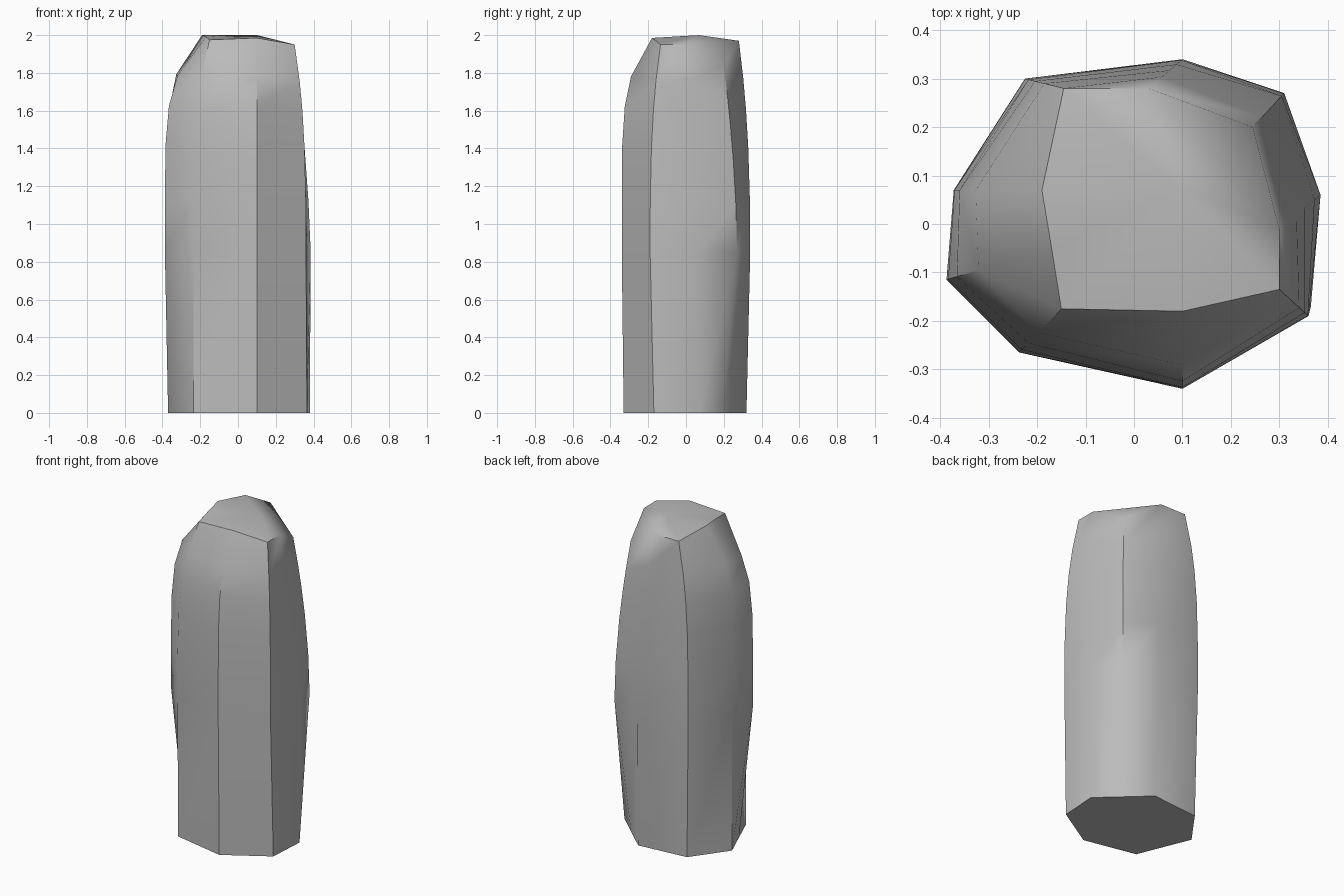
import bpy, bmesh, math
from mathutils import Vector

cube = bpy.data.objects.get("Cube")
if cube:
    bpy.data.objects.remove(cube)

# Stone colour
stone = bpy.data.materials.new("grey_stone")
stone.use_nodes = True
colour = (0.5, 0.5, 0.5, 1)
stone.diffuse_color = colour
stone.node_tree.nodes["Principled BSDF"].inputs["Base Color"].default_value = colour

# Corner ridges of the pillar, counter-clockwise from the front:
# foot (x, y), belly (x, y), rim (x, y, z), taper (high = shoulder bends late)
ridges = [
    ((.10, -.33), (.10, -.34), (.10, -.18, 1.985), 6),     # front
    ((.365, -.17), (.36, -.19), (.30, -.135, 1.95), 3),    # front left
    ((.38, .07), (.385, .06), (.30, -.01, 1.95), 1.4),     # left
    ((.25, .19), (.31, .27), (.245, .20, 1.84), 1.8),      # back left
    ((.11, .32), (.10, .34), (.03, .28, 1.97), 2.5),       # back
    ((-.21, .29), (-.225, .30), (-.145, .28, 1.97), 3.5),  # back right
    ((-.37, .07), (-.372, .07), (-.19, .07, 2.0), 7),      # right
    ((-.30, -.10), (-.387, -.115), (-.17, -.05, 1.99), 6), # right front
    ((-.235, -.26), (-.237, -.265), (-.15, -.175, 1.975), 4),  # front right
]
belly_height = 0.85
steps = (0, .25, .5, .68, .82, 1)


def column(bm, foot, belly, rim, taper):
    """Vertices up one ridge: the foot, then the belly easing in to the rim."""
    rim = Vector(rim)
    low = Vector((*belly, belly_height))
    verts = [bm.verts.new((*foot, 0))]
    for t in steps:
        p = low.lerp(rim, t ** taper)
        p.z = low.z + (rim.z - low.z) * t
        verts.append(bm.verts.new(p))
    return verts


bm = bmesh.new()
cols = [column(bm, *r) for r in ridges]

# Side walls
for i, a in enumerate(cols):
    b = cols[(i + 1) % len(cols)]
    for k in range(len(steps)):
        bm.faces.new((a[k], b[k], b[k + 1], a[k + 1]))

# Flat underside
bm.faces.new([c[0] for c in reversed(cols)])

# Crown with a low peak, and a chipped back corner below it
rim = [c[-1] for c in cols]
chip = rim.pop(3)
bm.faces.new((rim[2], chip, rim[3]))
peak = bm.verts.new((.10, .07, 2.0))
for i, v in enumerate(rim):
    bm.faces.new((v, rim[(i + 1) % len(rim)], peak))

bmesh.ops.recalc_face_normals(bm, faces=bm.faces)
mesh = bpy.data.meshes.new("stone_pillar")
bm.to_mesh(mesh)
bm.free()
mesh.materials.append(stone)

pillar = bpy.data.objects.new("stone_pillar", mesh)
bpy.context.collection.objects.link(pillar)
bpy.context.view_layer.objects.active = pillar
pillar.select_set(True)
bpy.ops.object.shade_smooth_by_angle(angle=math.radians(40))
